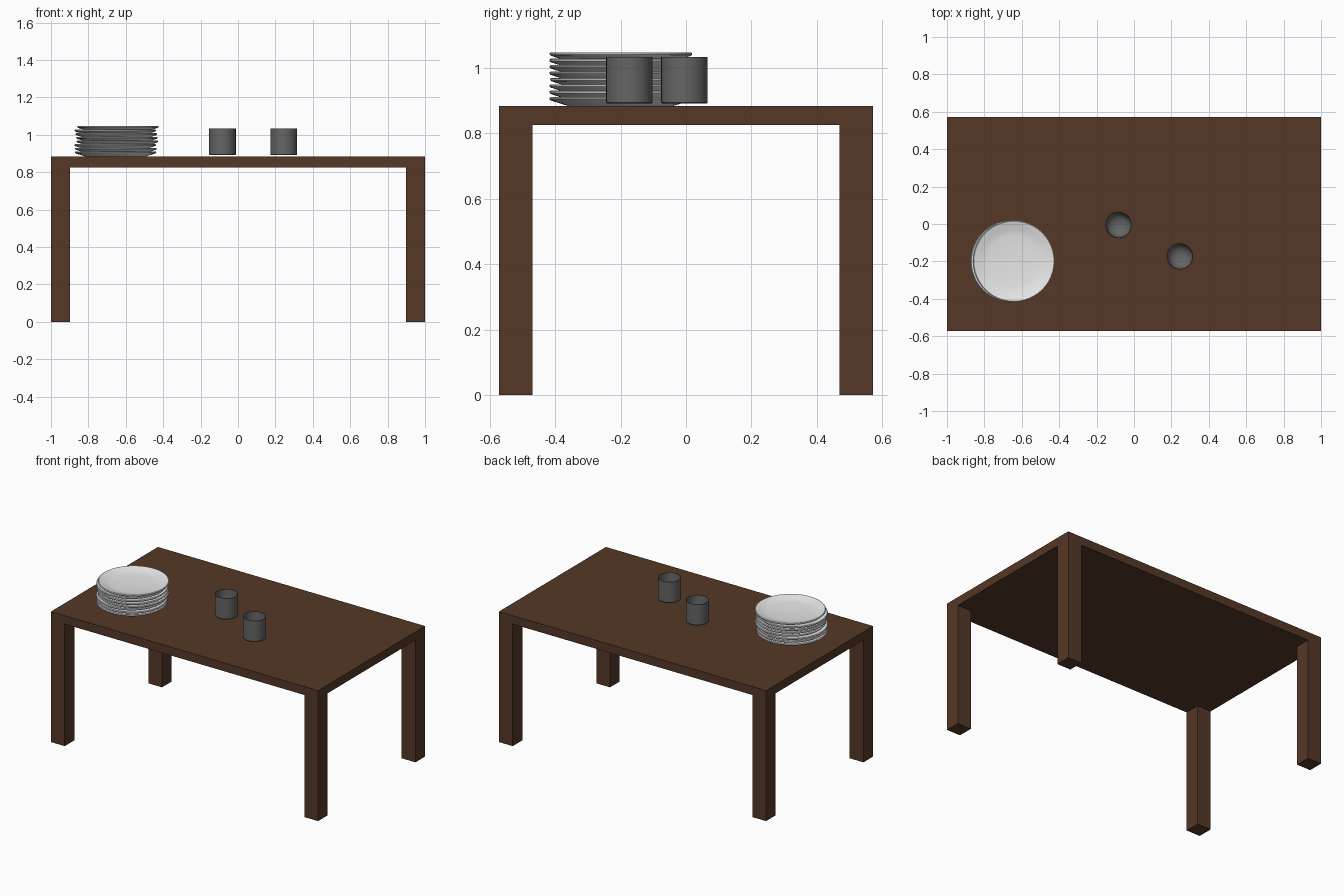
import bpy, bmesh, math, random

if "Cube" in bpy.data.objects:
    bpy.data.objects.remove(bpy.data.objects["Cube"])

random.seed(4)


def material(name, rgb):
    m = bpy.data.materials.new(name)
    m.diffuse_color = (*rgb, 1)
    m.use_nodes = True
    m.node_tree.nodes["Principled BSDF"].inputs["Base Color"].default_value = m.diffuse_color
    return m


WOOD = material("dark brown wood", (0.09, 0.039, 0.02))
CHINA = material("white china", (0.8, 0.8, 0.8))
CUP = material("dark grey ceramic", (0.13, 0.13, 0.13))


def box(name, lo, hi, mat):
    size = [b - a for a, b in zip(lo, hi)]
    bpy.ops.mesh.primitive_cube_add(size=1, location=[(a + b) / 2 for a, b in zip(lo, hi)])
    ob = bpy.context.object
    ob.name = name
    ob.scale = size
    bpy.ops.object.transform_apply(location=False, rotation=False, scale=True)
    ob.data.materials.append(mat)
    return ob


def lathe(name, profile, loc, mat, sides=48, angle=35):
    """Spin an (r, z) profile that starts and ends on the axis."""
    bm = bmesh.new()
    rings = []
    for r, z in profile:
        if r == 0:
            rings.append([bm.verts.new((0, 0, z))] * sides)
        else:
            rings.append([bm.verts.new((r * math.cos(2 * math.pi * i / sides),
                                        r * math.sin(2 * math.pi * i / sides), z))
                          for i in range(sides)])
    for a, b in zip(rings, rings[1:]):
        for i in range(sides):
            j = (i + 1) % sides
            bm.faces.new(list(dict.fromkeys((a[i], a[j], b[j], b[i]))))
    bmesh.ops.recalc_face_normals(bm, faces=bm.faces)
    me = bpy.data.meshes.new(name)
    bm.to_mesh(me)
    bm.free()
    ob = bpy.data.objects.new(name, me)
    bpy.context.collection.objects.link(ob)
    ob.location = loc
    me.materials.append(mat)
    bpy.ops.object.select_all(action='DESELECT')
    ob.select_set(True)
    bpy.context.view_layer.objects.active = ob
    bpy.ops.object.shade_smooth_by_angle(angle=math.radians(angle))
    return ob


# Table top and four corner legs
HX, HY, TOP, UNDER, LEG = 1.0, 0.572, 0.883, 0.826, 0.103
box("table_top", (-HX, -HY, UNDER), (HX, HY, TOP), WOOD)
for sx, side in ((-1, "left"), (1, "right")):
    for sy, end in ((-1, "front"), (1, "back")):
        xs = sorted((sx * HX, sx * (HX - LEG)))
        ys = sorted((sy * HY, sy * (HY - LEG)))
        box(f"{end}_{side}_leg", (xs[0], ys[0], 0), (xs[1], ys[1], UNDER), WOOD)

# Stack of eight slightly misaligned plates
plate = [(0, 0), (0.16, 0), (0.17, 0.003), (0.214, 0.017), (0.218, 0.021), (0.218, 0.025),
         (0.214, 0.0275), (0.19, 0.021), (0.165, 0.013), (0.14, 0.009), (0, 0.007)]
for i in range(8):
    dx = 0 if i == 7 else random.uniform(-0.016, -0.002)
    dy = random.uniform(-0.002, 0.002)
    lathe(f"plate_{i + 1}", plate, (-0.642 + dx, -0.198 + dy, TOP + 0.0005 + i * 0.0195), CHINA)

# Two cups with a rounded hollow
cup = [(0, 0), (0.068, 0), (0.071, 0.003), (0.071, 0.142), (0.069, 0.143), (0.067, 0.142),
       (0.066, 0.06), (0.06, 0.035), (0.045, 0.018), (0.024, 0.01), (0, 0.008)]
for name, x, y in (("front_cup", 0.245, -0.173), ("back_cup", -0.083, -0.005)):
    lathe(name, cup, (x, y, 0.891), CUP, sides=32, angle=40)
